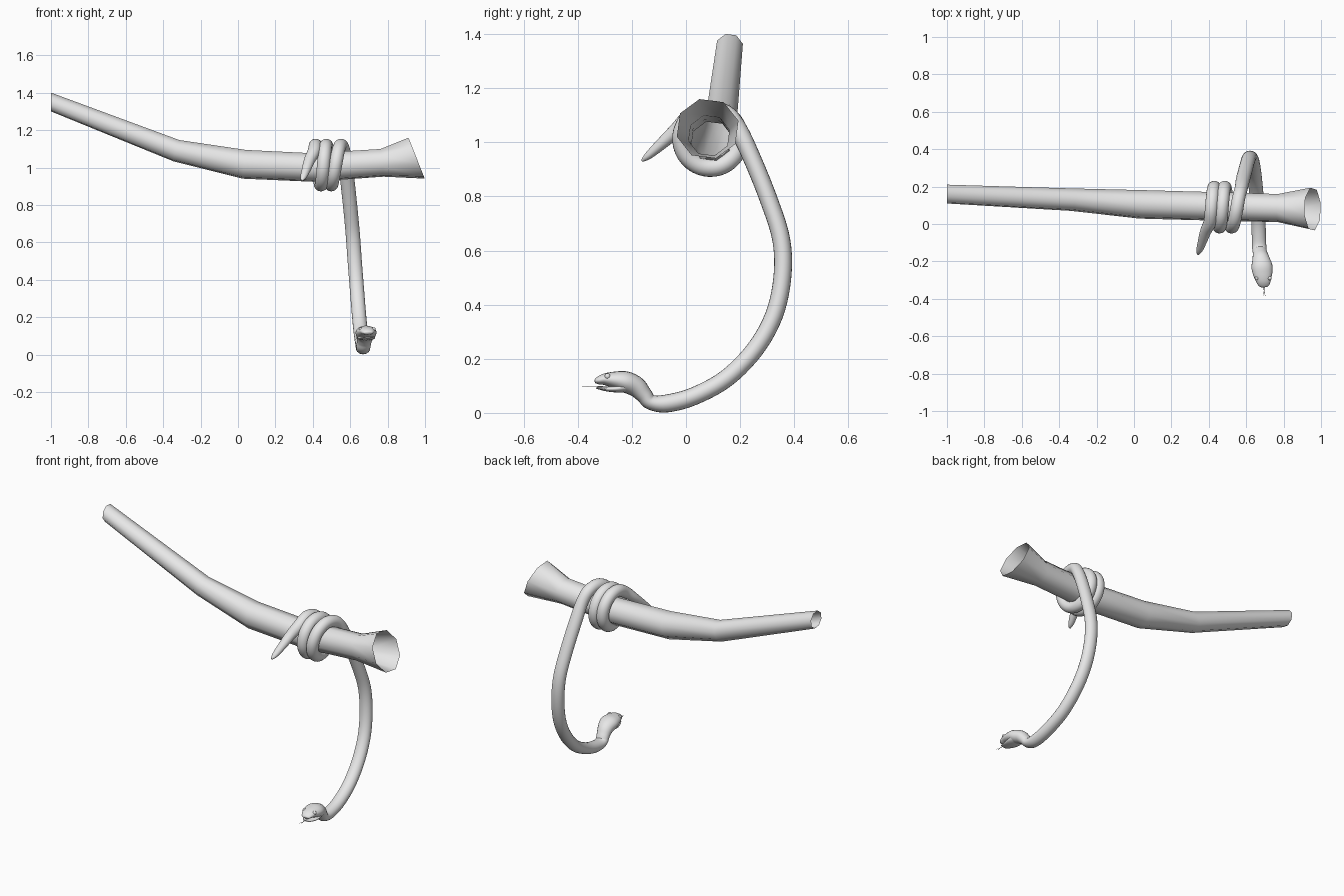
import bpy, bmesh
from math import sin, cos, pi, radians
from mathutils import Vector

if "Cube" in bpy.data.objects:
    bpy.data.objects.remove(bpy.data.objects["Cube"])

grey = bpy.data.materials.new("plain grey")
grey.use_nodes = True
grey.diffuse_color = (0.8, 0.8, 0.8, 1)
grey.node_tree.nodes["Principled BSDF"].inputs["Base Color"].default_value = (0.8, 0.8, 0.8, 1)


def finish(bm, name):
    """Turn a bmesh into a smooth shaded grey object."""
    bmesh.ops.recalc_face_normals(bm, faces=bm.faces)
    for f in bm.faces:
        f.smooth = True
    mesh = bpy.data.meshes.new(name)
    bm.to_mesh(mesh)
    bm.free()
    mesh.materials.append(grey)
    obj = bpy.data.objects.new(name, mesh)
    bpy.context.collection.objects.link(obj)
    return obj


def spline(stations, steps):
    """Catmull-Rom resampling of (x, y, z, side radius, up radius)."""
    pts = [Vector(s) for s in stations]
    pts = [pts[0]] + pts + [pts[-1]]
    out = []
    for a, b, c, d in zip(pts, pts[1:], pts[2:], pts[3:]):
        for k in range(steps):
            t = k / steps
            out.append((b * 2 + (c - a) * t + (a * 2 - b * 5 + c * 4 - d) * t ** 2
                        + (b * 3 - a - c * 3 + d) * t ** 3) / 2)
    return out + [pts[-1]]


def sweep(name, stations, sides, ref, turn=0.0, caps=True, ends=None):
    """Skin elliptical rings along a path; ref fixes the side axis."""
    bm = bmesh.new()
    ref = Vector(ref)
    centres = [Vector(s[:3]) for s in stations]
    last = len(centres) - 1
    rings = []
    for i, (c, s) in enumerate(zip(centres, stations)):
        t = Vector((0, 0, 0))
        if i > 0:
            t += (c - centres[i - 1]).normalized()
        if i < last:
            t += (centres[i + 1] - c).normalized()
        if ends and i in (0, last):
            t = Vector(ends[0 if i == 0 else 1])
        t.normalize()
        side = (ref - t * t.dot(ref)).normalized()
        up = t.cross(side)
        angles = [turn + 2 * pi * k / sides for k in range(sides)]
        rings.append([bm.verts.new(c + side * s[3] * cos(a) + up * s[4] * sin(a))
                      for a in angles])
    for r, q in zip(rings, rings[1:]):
        for k in range(sides):
            n = (k + 1) % sides
            bm.faces.new((r[k], r[n], q[n], q[k]))
    if caps:
        bm.faces.new(rings[0])
        bm.faces.new(rings[-1])
    return finish(bm, name)


# Hollow branch, eight sided, flared at one end
branch = [(-1, .16, 1.35, .052, .052), (-.33, .13, 1.09, .062, .061),
          (.035, .105, 1.017, .079, .08), (.4, .095, 1.0, .079, .079),
          (.77, .085, 1.025, .078, .077), (.955, .08, 1.05, .118, .122)]
sweep("branch", branch, 8, (0, 1, 0), turn=radians(15), caps=False,
      ends=((1, 0, 0), (.93, 0, .37)))

# Snake tail, tapering to a tip
tail = [(.342, -.162, .932, .006, .005), (.35, -.14, .95, .017, .014),
        (.365, -.095, .99, .024, .021), (.383, -.04, 1.04, .03, .027)]

# Two turns around the branch, leaving down the back
start, stop, count = radians(45), radians(878), 22
coil = []
for i in range(count + 1):
    f = i / count
    a = start + (stop - start) * f
    x = .408 + .13 * f + .035 * max(0, f - .75) * 4
    coil.append((x, .09 - .107 * cos(a), 1.013 + .107 * sin(a), .035, .034))

# Hanging body
hang = [(.583, .24, .95), (.6, .305, .79), (.614, .352, .64), (.624, .356, .5),
        (.635, .325, .36), (.645, .255, .235), (.655, .15, .128),
        (.664, .03, .062), (.668, -.07, .035)]
hang = [p + (.038, .033) for p in hang]

# Neck, skull and upper jaw
head = [(.67, -.13, .039, .038, .028), (.674, -.155, .066, .039, .031),
        (.679, -.185, .097, .046, .038), (.684, -.225, .115, .056, .039),
        (.688, -.265, .122, .052, .031), (.692, -.3, .124, .041, .022),
        (.695, -.325, .119, .031, .014), (.696, -.336, .115, .019, .007)]
sweep("snake_body", spline(tail + coil + hang + head, 5), 20, (1, 0, 0))

# Lower jaw, slightly open
jaw = [(.684, -.21, .1, .044, .024), (.687, -.25, .09, .046, .015),
       (.691, -.29, .088, .038, .009), (.694, -.32, .091, .027, .005),
       (.695, -.33, .092, .018, .003)]
sweep("lower_jaw", spline(jaw, 4), 16, (1, 0, 0))

# Eyes on both sides of the head
for label, sgn in (("left", 1), ("right", -1)):
    bm = bmesh.new()
    bmesh.ops.create_uvsphere(bm, u_segments=14, v_segments=8, radius=.011)
    eye = finish(bm, label + "_eye")
    eye.location = (.691 + sgn * .034, -.29, .135)

# Forked tongue
thin = (.002, .0012)
fork = (.696, -.36, .098)
sweep("tongue", [(.692, -.27, .097) + thin, fork + thin], 6, (1, 0, 0))
for label, sgn in (("left", 1), ("right", -1)):
    tip = (.696 + sgn * .006, -.385, .098, .0006, .0006)
    sweep(label + "_tongue_tip", [fork + thin, tip], 6, (1, 0, 0))
